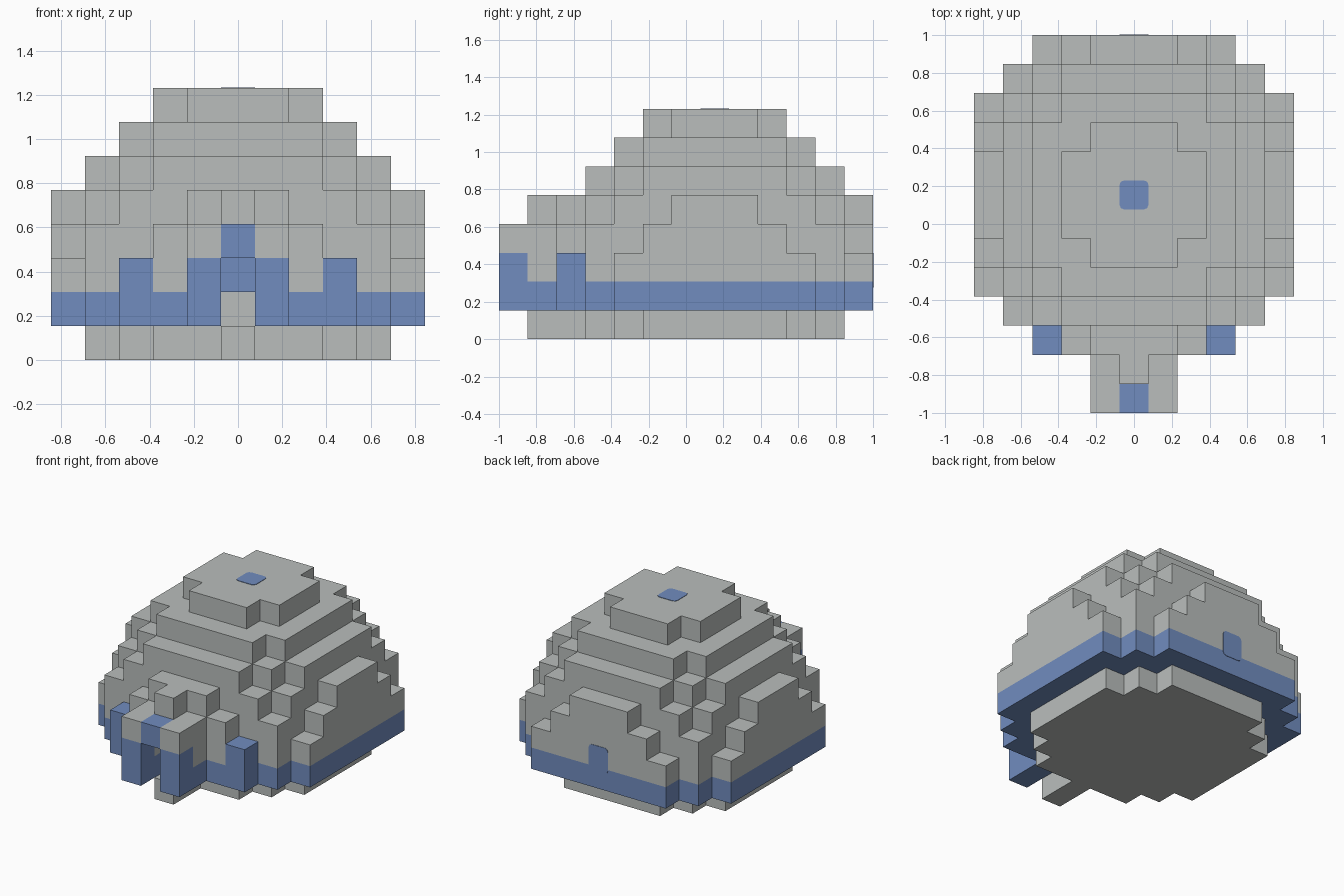
import bpy, bmesh, math
from mathutils import Vector

if "Cube" in bpy.data.objects:
    bpy.data.objects.remove(bpy.data.objects["Cube"], do_unlink=True)

U = 2 / 13          # block size
MID = 7             # row of the dome centre, counted from the front


def material(name, rgb):
    m = bpy.data.materials.new(name)
    m.use_nodes = True
    m.diffuse_color = (*rgb, 1)
    m.node_tree.nodes["Principled BSDF"].inputs["Base Color"].default_value = (*rgb, 1)
    return m


MATS = [material("snow_grey", (0.49, 0.515, 0.505)), material("ice_blue", (0.165, 0.265, 0.52))]
GREY, BLUE = 0, 1


def disc(reach, level, colour):
    """Stepped round layer: reach[a] is the half width of the row a blocks from the centre."""
    n = len(reach) - 1
    return {(x, MID + d, level): colour
            for d in range(-n, n + 1) for x in range(-reach[abs(d)], reach[abs(d)] + 1)}


# Footprints of the layers
SMALL = [4, 4, 4, 3, 2]
WIDE = [5, 5, 5, 5, 4, 3]
LAYERS = [WIDE, WIDE, [5, 5, 5, 4, 4, 2], [5, 5, 4, 4, 3, 1], SMALL, [3, 3, 3, 2], [2, 2, 1]]

# Floor with a tongue under the entrance
floor = disc(SMALL, 0, GREY)
floor.update({(0, j, 0): GREY for j in (1, 2)})

# Dome with a blue bottom course
dome = {}
for i, reach in enumerate(LAYERS):
    dome.update(disc(reach, i + 1, BLUE if i == 0 else GREY))
for x in (-3, 0, 3):
    dome[(x, 2, 2)] = BLUE
for j in (2, 3, 4):             # doorway
    del dome[(0, j, 1)]
dome[(0, 5, 1)] = GREY

# Entrance porch: two posts, lintel and keystone
porch = {}
for side in (-1, 1):
    for j in (0, 1):
        for k in (1, 2, 3):
            porch[(side, j, k)] = BLUE if k == 1 or (k == 2 and j == 0) else GREY
porch[(0, 0, 3)] = BLUE
porch[(0, 1, 3)] = GREY
porch[(0, 1, 4)] = GREY

SOLID = set(floor) | set(dome) | set(porch)


def build(name, cells):
    """Make one object from the exposed sides of its blocks."""
    bm = bmesh.new()
    for cell, colour in cells.items():
        centre = Vector((cell[0], cell[1] - 6, cell[2] + 0.5))
        for axis in range(3):
            for sign in (-1, 1):
                step = [0, 0, 0]
                step[axis] = sign
                if tuple(c + s for c, s in zip(cell, step)) in SOLID:
                    continue
                n = Vector(step)
                u = Vector([float(a == (axis + 1) % 3) for a in range(3)])
                v = n.cross(u)
                ring = [(1, 1), (-1, 1), (-1, -1), (1, -1)]
                face = bm.faces.new([bm.verts.new((centre + (n + u * a + v * b) / 2) * U)
                                     for a, b in ring])
                face.material_index = colour
    bmesh.ops.remove_doubles(bm, verts=bm.verts, dist=0.001)
    bmesh.ops.dissolve_limit(bm, angle_limit=math.radians(1), verts=bm.verts,
                             edges=bm.edges, delimit={'MATERIAL'})
    finish(name, bm)


def finish(name, bm):
    mesh = bpy.data.meshes.new(name)
    bm.to_mesh(mesh)
    bm.free()
    for m in MATS:
        mesh.materials.append(m)
    obj = bpy.data.objects.new(name, mesh)
    bpy.context.collection.objects.link(obj)
    return obj


def patch(name, location, size):
    """Thin blue plate with clipped corners."""
    bm = bmesh.new()
    bmesh.ops.create_cube(bm, size=1)
    bmesh.ops.scale(bm, verts=bm.verts, vec=size)
    thin = min(range(3), key=lambda a: size[a])
    corners = [e for e in bm.edges
               if abs((e.verts[0].co - e.verts[1].co)[thin]) > 0.001]
    bmesh.ops.bevel(bm, geom=corners, offset=0.025, segments=2, profile=0.5, affect='EDGES')
    bmesh.ops.translate(bm, verts=bm.verts, vec=location)
    for f in bm.faces:
        f.material_index = BLUE
    finish(name, bm)


build("floor", floor)
build("dome", dome)
build("entrance_porch", porch)

# Blue patches on the roof and the back wall
patch("roof_patch", (0, U, 8 * U), (U, U, 0.006))
patch("back_patch", (0, 6.5 * U, 2.4 * U), (U, 0.006, 1.2 * U))
